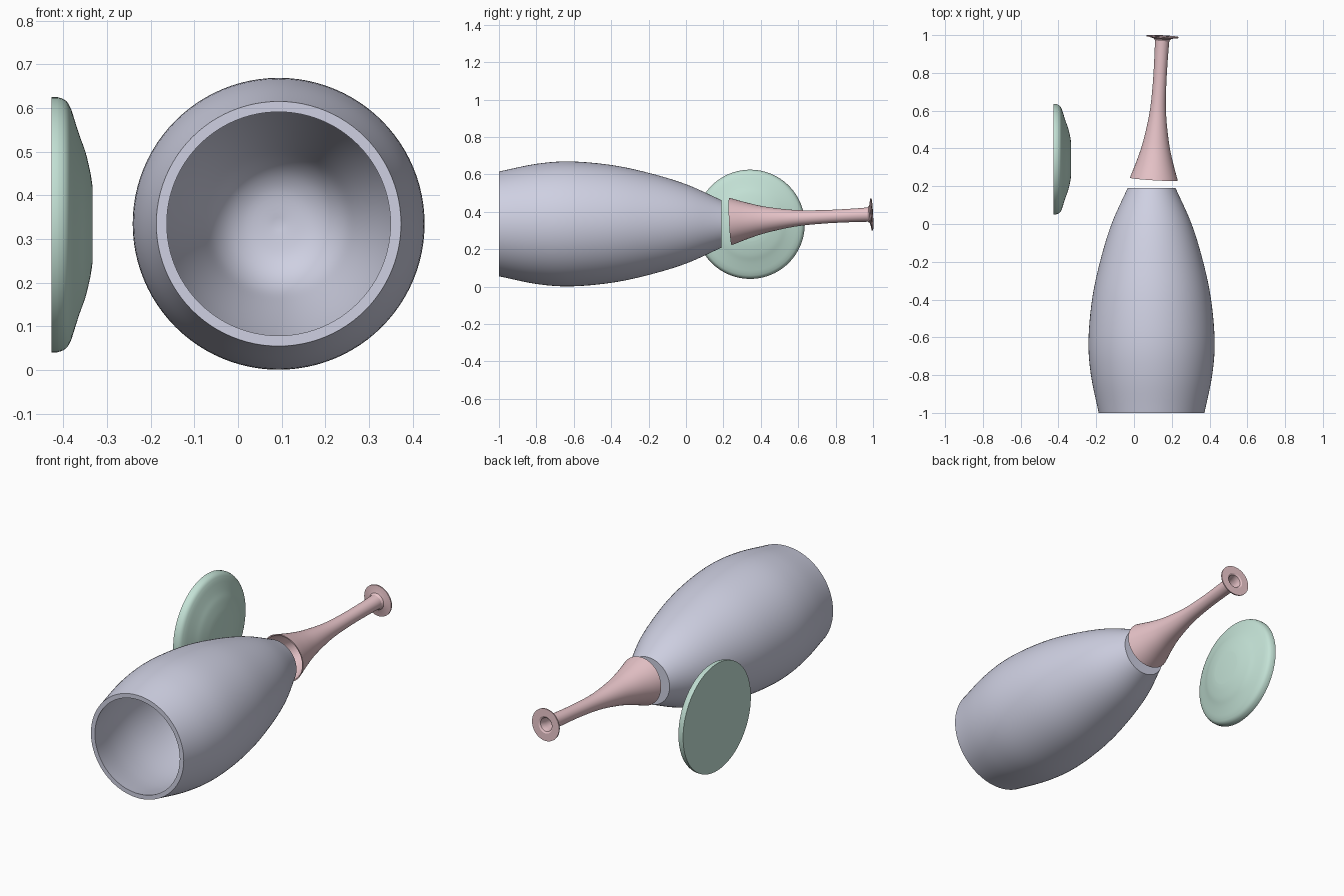
import bpy
import bmesh
from math import cos, sin, tau
from mathutils import Vector

if "Cube" in bpy.data.objects:
    bpy.data.objects.remove(bpy.data.objects["Cube"])


def material(name, rgb):
    m = bpy.data.materials.new(name)
    m.diffuse_color = (*rgb, 1)
    m.use_nodes = True
    m.node_tree.nodes["Principled BSDF"].inputs["Base Color"].default_value = m.diffuse_color
    return m


def smooth_profile(points, steps=6):
    # Catmull-Rom curve through a few (height, radius) points
    p = [Vector(q) for q in points]
    p = [2 * p[0] - p[1]] + p + [2 * p[-1] - p[-2]]
    out = []
    for a, b, c, d in zip(p, p[1:], p[2:], p[3:]):
        for i in range(steps):
            t = i / steps
            out.append(0.5 * (2 * b + (c - a) * t + (2 * a - 5 * b + 4 * c - d) * t * t
                              + (3 * b - a - 3 * c + d) * t ** 3))
    return [tuple(v) for v in out] + [tuple(points[-1])]


def lathe(name, profile, origin, axis, mat, segments=96):
    # Revolve (height, radius) points about an axis; zero radius makes a pole
    bm = bmesh.new()
    rot = Vector((0, 0, 1)).rotation_difference(Vector(axis))
    origin = Vector(origin)
    rings = []
    for h, r in profile:
        n = 1 if r < 1e-6 else segments
        rings.append([bm.verts.new(origin + rot @ Vector((r * cos(tau * i / segments),
                      r * sin(tau * i / segments), h))) for i in range(n)])
    for a, b in zip(rings, rings[1:]):
        for i in range(segments):
            j = (i + 1) % segments
            quad = [a[i % len(a)], a[j % len(a)], b[j % len(b)], b[i % len(b)]]
            bm.faces.new(list(dict.fromkeys(quad)))
    bmesh.ops.recalc_face_normals(bm, faces=bm.faces)
    mesh = bpy.data.meshes.new(name)
    bm.to_mesh(mesh)
    bm.free()
    ob = bpy.data.objects.new(name, mesh)
    bpy.context.collection.objects.link(ob)
    mesh.materials.append(mat)
    bpy.ops.object.select_all(action='DESELECT')
    ob.select_set(True)
    bpy.context.view_layer.objects.active = ob
    bpy.ops.object.shade_smooth_by_angle(angle=0.5)
    return ob


grey = material("body_grey", (0.62, 0.63, 0.76))
pink = material("neck_pink", (0.80, 0.55, 0.58))
green = material("base_green", (0.55, 0.76, 0.67))

# Bottle body lying along y: outer wall, front rim and closed cavity
outer = smooth_profile([(0.19, 0.127), (0.0, 0.212), (-0.2, 0.273), (-0.4, 0.315),
                        (-0.62, 0.334), (-0.8, 0.321), (-1.0, 0.28)])
inner = smooth_profile([(-1.0, 0.256), (-0.8, 0.297), (-0.62, 0.309), (-0.4, 0.291),
                        (-0.2, 0.248), (0.0, 0.185), (0.1, 0.143), (0.15, 0.085), (0.165, 0.0)])
lathe("bottle_body", [(0.19, 0)] + outer + inner, (0.093, 0, 0.335), (0, 1, 0), grey)

# Slightly tilted hollow neck with a flared lip
neck_out = smooth_profile([(0, 0.127), (0.1, 0.094), (0.2, 0.068), (0.35, 0.044),
                           (0.5, 0.036), (0.65, 0.036), (0.735, 0.038)])
lip = [(0.745, 0.045), (0.75, 0.06), (0.754, 0.085), (0.76, 0.085), (0.76, 0.045), (0.755, 0.036)]
neck_in = [(h, r - 0.006) for h, r in reversed(neck_out)]
neck = neck_out + lip + neck_in + neck_out[:1]
lathe("bottle_neck", neck, (0.105, 0.2375, 0.348), (0.06, 1, 0.05), pink)

# Round base standing on edge, flat on the outside, stepped dome inside
rim = smooth_profile([(0.014, 0.292), (0.028, 0.287), (0.038, 0.278), (0.046, 0.262)], 4)
dome = smooth_profile([(0.046, 0.262), (0.064, 0.205), (0.078, 0.166), (0.089, 0.12),
                       (0.094, 0.088)], 4)
lathe("bottle_base", [(0, 0), (0, 0.292)] + rim + dome[1:] + [(0.094, 0)],
      (-0.427, 0.343, 0.333), (1, 0, 0), green)
